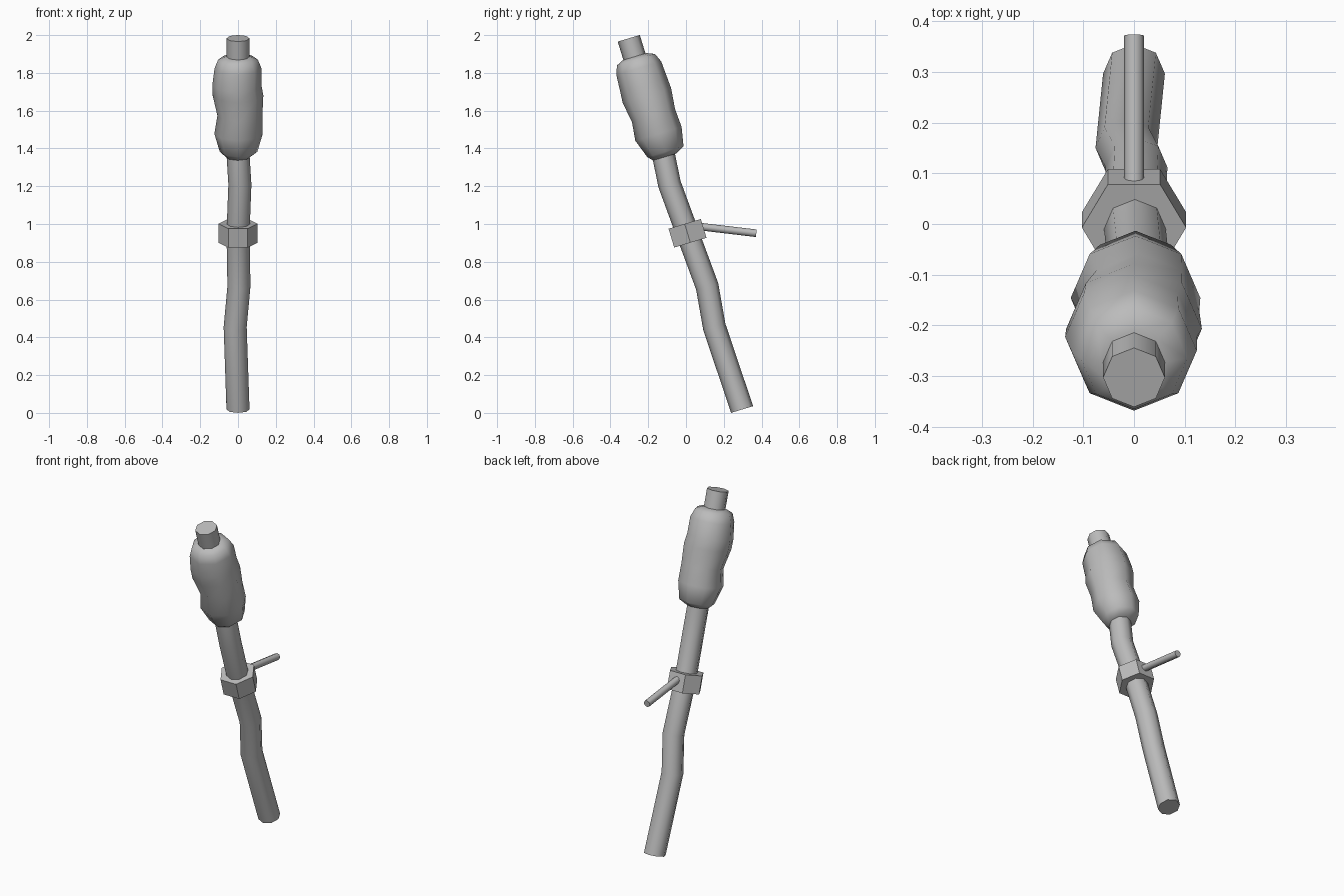
import bpy, bmesh, math
from mathutils import Vector

cube = bpy.data.objects.get("Cube")
if cube:
    bpy.data.objects.remove(cube, do_unlink=True)

GREY = (0.5, 0.5, 0.5, 1.0)
grey = bpy.data.materials.new("plain grey")
grey.use_nodes = True
grey.diffuse_color = GREY
grey.node_tree.nodes["Principled BSDF"].inputs["Base Color"].default_value = GREY

# The whole pole leans forward, so all cross-sections share one tilted plane
LEAN = math.radians(16.8)
UP = Vector((0, -math.sin(LEAN), math.cos(LEAN)))
SIDE = Vector((1, 0, 0))


def loft(name, rings, sides, axis=UP, smooth=50):
    """Skin (centre, radius) rings lying square to the axis, with closed ends."""
    back = axis.cross(SIDE).normalized()
    bm = bmesh.new()
    loops = []
    for centre, radius in rings:
        loop = []
        for i in range(sides):
            a = math.tau * i / sides
            offset = SIDE * math.cos(a) + back * math.sin(a)
            loop.append(bm.verts.new(Vector(centre) + offset * radius))
        loops.append(loop)
    for low, high in zip(loops, loops[1:]):
        for i in range(sides):
            j = (i + 1) % sides
            bm.faces.new((low[i], low[j], high[j], high[i]))
    bm.faces.new(loops[0])
    bm.faces.new(loops[-1])
    bmesh.ops.recalc_face_normals(bm, faces=bm.faces)
    mesh = bpy.data.meshes.new(name)
    bm.to_mesh(mesh)
    bm.free()
    mesh.materials.append(grey)
    obj = bpy.data.objects.new(name, mesh)
    bpy.context.collection.objects.link(obj)
    bpy.ops.object.select_all(action="DESELECT")
    obj.select_set(True)
    bpy.context.view_layer.objects.active = obj
    bpy.ops.object.shade_smooth_by_angle(angle=math.radians(smooth))
    return obj


# Crooked shaft
R = 0.061
path = [(0, 0.297, 0.018), (-0.015, 0.15, 0.455), (0.005, 0.112, 0.67),
        (0, 0.008, 0.951), (0.01, -0.087, 1.21), (0, -0.12, 1.37)]
loft("shaft", [(p, R) for p in path], 8)

# Short stub above the grip
loft("top_stub", [((0, -0.265, 1.86), R), ((0, -0.303, 1.983), R)], 8)

# Lumpy grip
loft("grip", [
    ((0, -0.112, 1.355), 0.065),
    ((0.003, -0.109, 1.383), 0.1),
    ((0.003, -0.146, 1.478), 0.128),
    ((0.01, -0.172, 1.574), 0.119),
    ((0, -0.207, 1.68), 0.134),
    ((-0.006, -0.223, 1.735), 0.13),
    ((0, -0.25, 1.825), 0.124),
    ((0, -0.265, 1.87), 0.105),
    ((0, -0.272, 1.886), 0.065),
], 8, smooth=60)

# Hexagonal collar
middle = Vector((0, 0.008, 0.951))
loft("collar", [(middle + UP * h, 0.103) for h in (-0.052, 0.052)], 6, smooth=30)

# Thin side handle pointing backwards
start, end = Vector((0, 0.06, 0.988)), Vector((0, 0.372, 0.951))
loft("side_handle", [(start, 0.02), (end, 0.02)], 8, (end - start).normalized())
